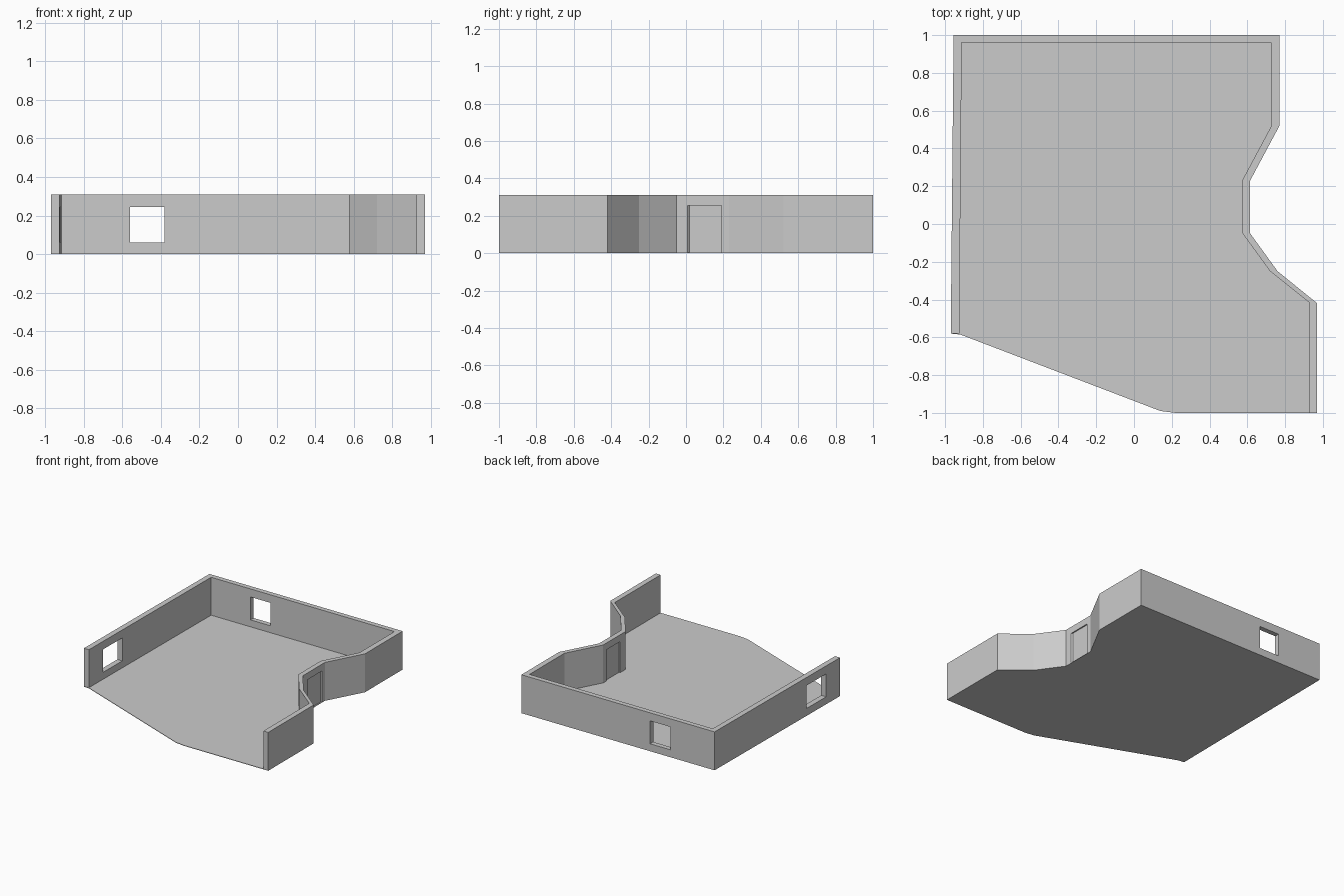
import bpy
import bmesh

if "Cube" in bpy.data.objects:
    bpy.data.objects.remove(bpy.data.objects["Cube"], do_unlink=True)

FLOOR = 0.004
TOP = 0.31

grey = bpy.data.materials.new("plain_grey")
grey.use_nodes = True
colour = (0.6, 0.6, 0.6, 1)
grey.diffuse_color = colour
grey.node_tree.nodes["Principled BSDF"].inputs["Base Color"].default_value = colour


def prism(name, plan, z0, z1):
    """Extrude a flat plan outline from z0 up to z1."""
    bm = bmesh.new()
    base = bm.faces.new([bm.verts.new((x, y, z0)) for x, y in plan])
    ext = bmesh.ops.extrude_face_region(bm, geom=[base])
    for v in ext["geom"]:
        if isinstance(v, bmesh.types.BMVert):
            v.co.z = z1
    bmesh.ops.recalc_face_normals(bm, faces=bm.faces)
    mesh = bpy.data.meshes.new(name)
    bm.to_mesh(mesh)
    bm.free()
    mesh.materials.append(grey)
    obj = bpy.data.objects.new(name, mesh)
    bpy.context.collection.objects.link(obj)
    return obj


def rect(x0, x1, y0, y1):
    return [(x0, y0), (x1, y0), (x1, y1), (x0, y1)]


def cut(target, plan, z0, z1):
    """Cut an opening through the target and discard the cutter."""
    cutter = prism("opening_cutter", plan, z0, z1)
    cutter.hide_render = True
    mod = target.modifiers.new("opening", 'BOOLEAN')
    mod.operation = 'DIFFERENCE'
    mod.solver = 'EXACT'
    mod.object = cutter
    bpy.context.view_layer.objects.active = target
    bpy.ops.object.modifier_apply(modifier=mod.name)
    bpy.data.objects.remove(cutter, do_unlink=True)


# Wall outlines, from the front end of the kinked wall round to the other end
outer = [(0.97, -1), (0.97, -0.42), (0.76, -0.25), (0.615, -0.05), (0.615, 0.23),
         (0.77, 0.52), (0.77, 1), (-0.955, 1), (-0.97, -0.58)]
inner = [(0.927, -1), (0.927, -0.415), (0.72, -0.25), (0.575, -0.05), (0.575, 0.235),
         (0.725, 0.515), (0.725, 0.96), (-0.912, 0.96), (-0.925, -0.58)]

# Floor, with the open angled front edge
prism("floor", outer + [(-0.92, -0.585), (0.14, -0.99), (0.22, -1)], 0, FLOOR)

# Continuous wall
walls = prism("walls", outer + inner[::-1], FLOOR, TOP)

# Windows in the back and side walls
cut(walls, rect(-0.56, -0.38, 0.9, 1.1), 0.06, 0.245)
cut(walls, rect(-1.1, -0.85, -0.405, -0.16), 0.06, 0.245)

# Doorway with one splayed jamb, and the recessed door in it
cut(walls, [(0.55, 0.018), (0.605, 0.018), (0.625, -0.002), (0.625, 0.19), (0.55, 0.19)],
    -0.1, 0.255)
prism("door", rect(0.585, 0.605, 0.015, 0.195), FLOOR, 0.258)
